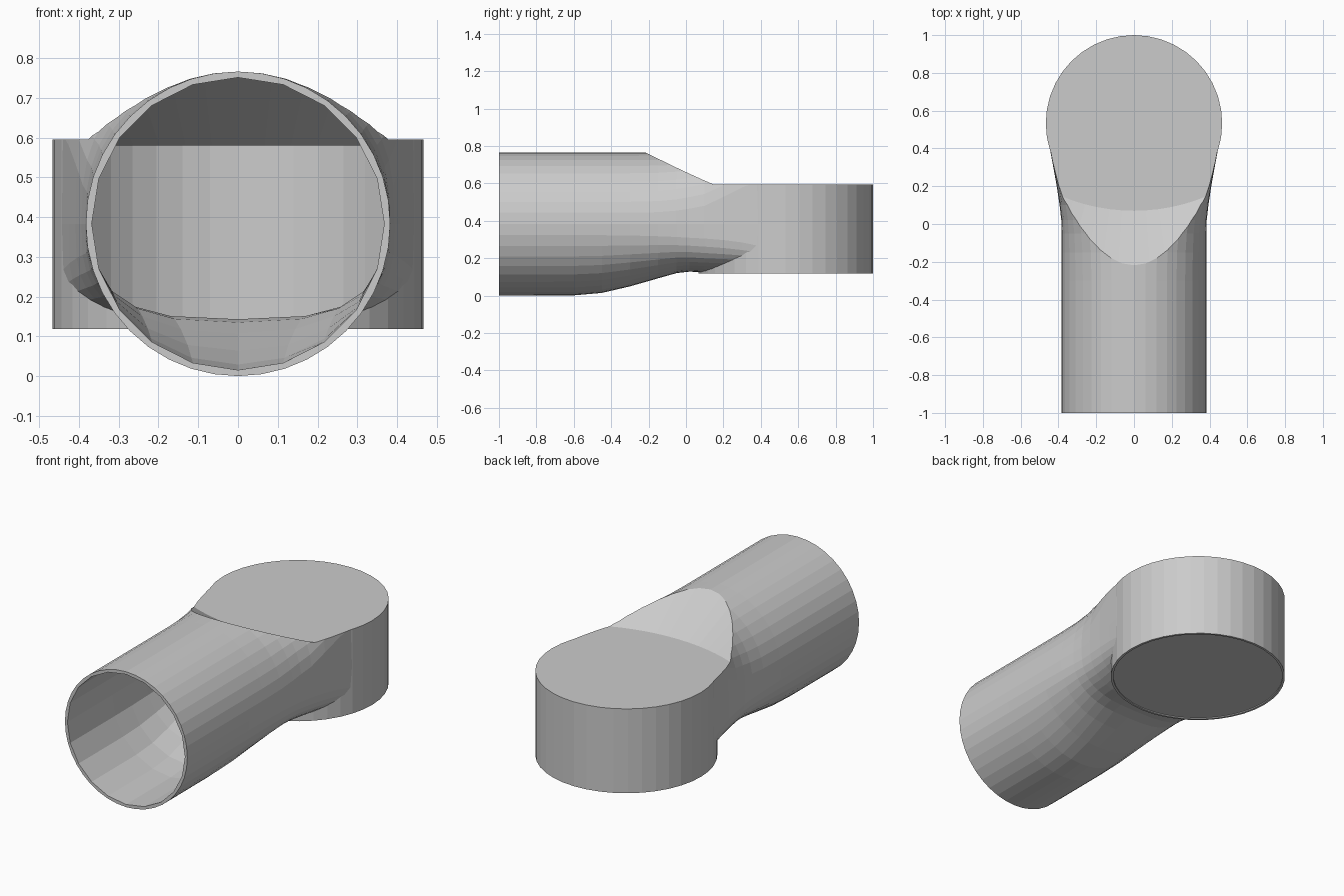
import bpy, bmesh
from math import sin, cos, pi, copysign

if "Cube" in bpy.data.objects:
    bpy.data.objects.remove(bpy.data.objects["Cube"])

CAP_Y, CAP_R = 0.533, 0.467     # round end cap
MID_Z, TOP_Z, BOT_Z = 0.383, 0.595, 0.118
WALL = 0.015

# Neck stations: y, half width, bottom z, roundness above, roundness below
STATIONS = [
    (-1.00, 0.383, 0.000, 2.0, 2.0),
    (-0.60, 0.383, 0.001, 2.0, 2.0),
    (-0.45, 0.383, 0.014, 2.0, 2.05),
    (-0.30, 0.383, 0.049, 2.0, 2.2),
    (-0.15, 0.383, 0.092, 2.05, 2.5),
    (-0.05, 0.383, 0.120, 2.2, 2.8),
    (0.02, 0.385, 0.128, 2.4, 3.0),
    (0.10, 0.394, 0.124, 2.7, 3.1),
    (0.20, 0.409, 0.126, 3.8, 3.4),
    (0.30, 0.427, 0.132, 5.5, 4.0),
    (0.38, 0.442, 0.140, 7.0, 5.0),
    (0.45, 0.454, 0.150, 8.0, 6.0),
]


def finish(bm, name):
    bmesh.ops.recalc_face_normals(bm, faces=bm.faces)
    me = bpy.data.meshes.new(name)
    bm.to_mesh(me)
    bm.free()
    ob = bpy.data.objects.new(name, me)
    bpy.context.collection.objects.link(ob)
    return ob


def loft(name, rings):
    bm = bmesh.new()
    rows = [[bm.verts.new(p) for p in ring] for ring in rings]
    n = len(rows[0])
    for a, b in zip(rows, rows[1:]):
        for i in range(n):
            j = (i + 1) % n
            bm.faces.new((a[i], a[j], b[j], b[i]))
    bm.faces.new(rows[0])
    bm.faces.new(rows[-1])
    return finish(bm, name)


def disc_stack(name, y, levels, sides):
    """Upright turned solid from (radius, z) levels."""
    return loft(name, [[(r * sin(2 * pi * i / sides), y + r * cos(2 * pi * i / sides), z)
                        for i in range(sides)] for r, z in levels])


def boolean(ob, other, op):
    mod = ob.modifiers.new(op, 'BOOLEAN')
    mod.operation, mod.solver, mod.object = op, 'EXACT', other
    bpy.context.view_layer.objects.active = ob
    bpy.ops.object.modifier_apply(modifier=mod.name)
    bpy.data.objects.remove(other)


def power(v, n):
    return copysign(abs(v) ** (2 / n), v) if abs(v) > 1e-9 else 0.0


def elbow(name, t, sides, front):
    """Solid elbow shrunk inward by t."""
    rings = []
    for y, w, zb, nu, nl in STATIONS:
        ring = []
        for i in range(sides):
            a = 2 * pi * i / sides
            s = sin(a)
            n = nu if s > 0 else nl
            h = (MID_Z if s > 0 else MID_Z - zb) - t
            ring.append(((w - t) * power(cos(a), n), front if y == -1 else y,
                         MID_Z + h * power(s, n)))
        rings.append(ring)
    body = loft(name, rings)
    r = CAP_R - t
    boolean(body, disc_stack("cap", CAP_Y, [(r, BOT_Z + t), (r, 0.9)], 40), 'UNION')
    # Flat top with a flared step up to the tube
    slope = 0.27 / 0.16
    flare = disc_stack("flare", 1.07, [(1 + t, TOP_Z - t), (1 + t + slope * 0.5, TOP_Z - t + 0.5)], 96)
    boolean(body, flare, 'DIFFERENCE')
    return body


# Hollow elbow shell, open at the front of the tube
pipe = elbow("pipe_elbow", 0.0, 40, -1.0)
boolean(pipe, elbow("bore", WALL, 20, -1.1), 'DIFFERENCE')

# Shallow recess in the underside of the cap
boolean(pipe, disc_stack("recess", CAP_Y, [(CAP_R - 0.013, BOT_Z - 0.1), (CAP_R - 0.013, BOT_Z + 0.006)], 40),
        'DIFFERENCE')
